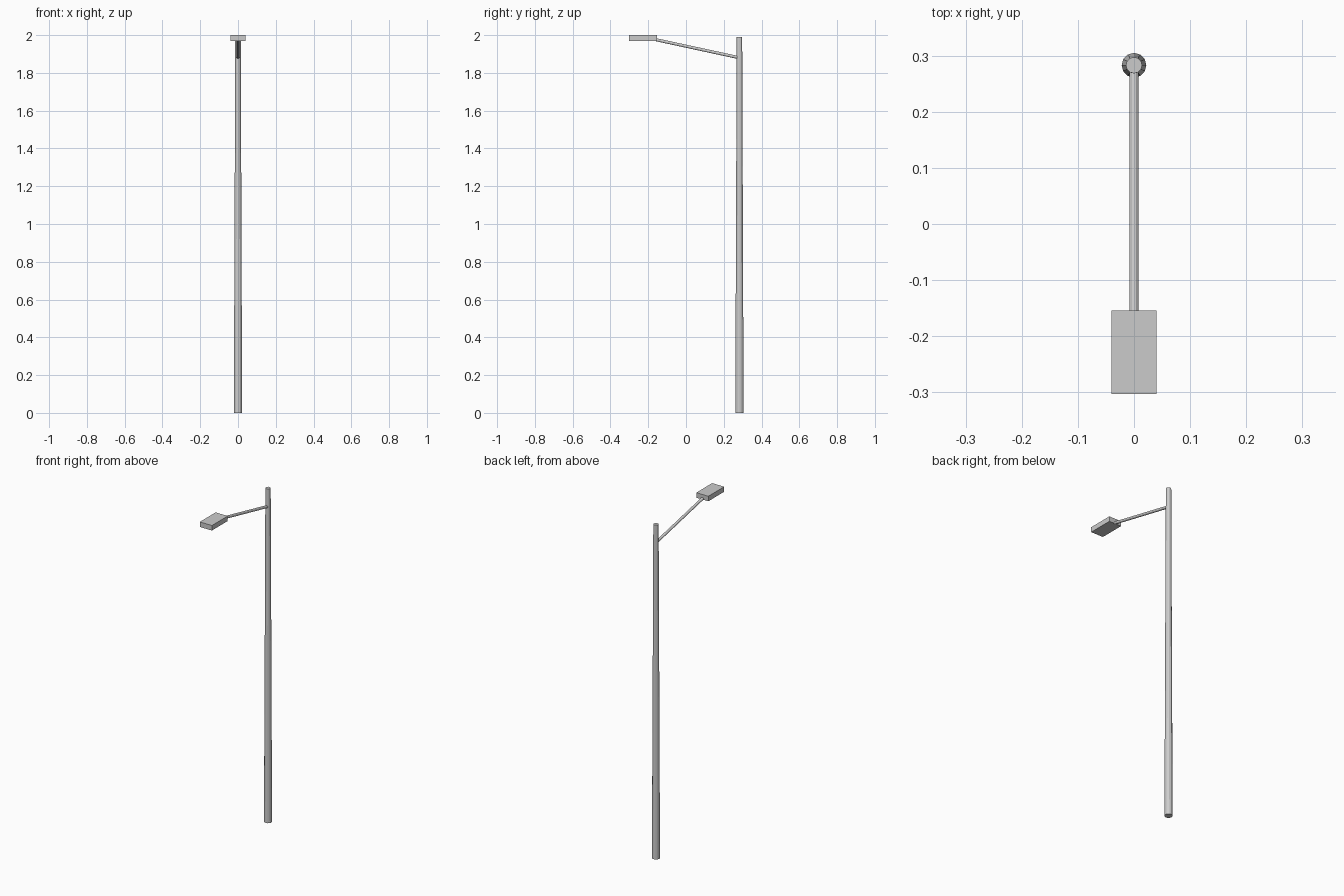
import bpy
from mathutils import Vector

if "Cube" in bpy.data.objects:
    bpy.data.objects.remove(bpy.data.objects["Cube"])


def tapered_rod(name, start, end, r1, r2, sides):
    """Flat-faced cylinder or cone frustum between two points."""
    start, end = Vector(start), Vector(end)
    axis = end - start
    bpy.ops.mesh.primitive_cone_add(vertices=sides, radius1=r1, radius2=r2,
                                    depth=axis.length, location=(start + end) / 2)
    rod = bpy.context.object
    rod.name = name
    rod.rotation_euler = Vector((0, 0, 1)).rotation_difference(axis).to_euler()
    return rod


POLE_Y = 0.283

# Tall tapering pole
tapered_rod("pole", (0, POLE_Y, 0), (0, POLE_Y, 1.99), 0.022, 0.0145, 12)

# Sloping arm from the pole up to the lamp
tapered_rod("arm", (0, POLE_Y, 1.88), (0, -0.165, 1.977), 0.008, 0.008, 12)

# Flat lamp head
bpy.ops.mesh.primitive_cube_add(size=1, location=(0, -0.2285, 1.985))
head = bpy.context.object
head.name = "lamp_head"
head.scale = (0.08, 0.149, 0.03)
